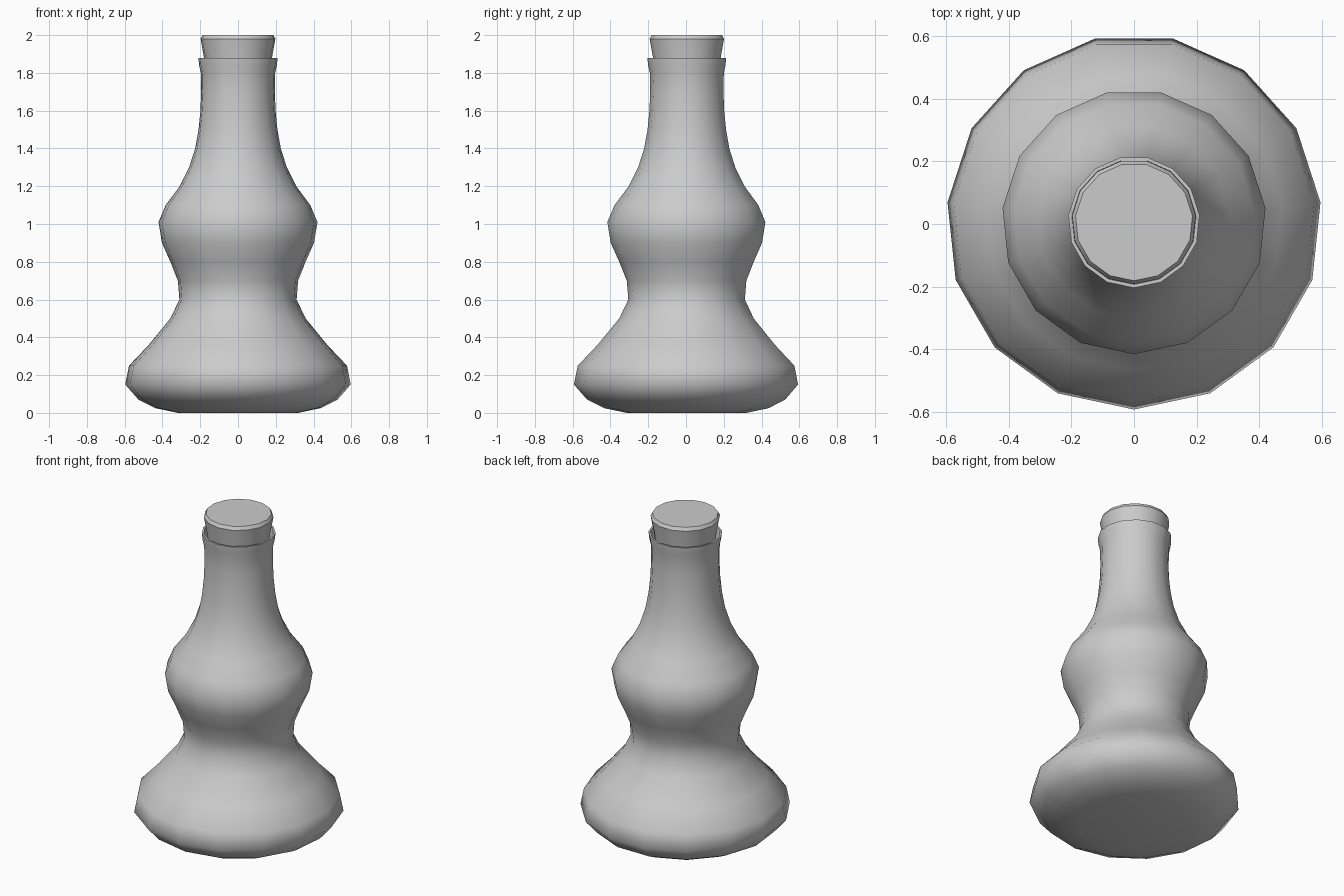
import bpy, bmesh, math

if "Cube" in bpy.data.objects:
    bpy.data.objects.remove(bpy.data.objects["Cube"])

SIDES = 15
Y0 = 0.0065  # odd side count: shift so the bounds are centred


def lathe(name, profile, cap_start=True, cap_end=True, angle=60):
    """Revolve (radius, z) points into a 15-sided body with a corner facing the front."""
    bm = bmesh.new()
    rings = []
    for r, z in profile:
        ring = []
        for k in range(SIDES):
            a = -math.pi / 2 + 2 * math.pi * k / SIDES
            ring.append(bm.verts.new((r * math.cos(a), Y0 + r * math.sin(a), z)))
        rings.append(ring)
    for lo, hi in zip(rings, rings[1:]):
        for k in range(SIDES):
            n = (k + 1) % SIDES
            bm.faces.new((lo[k], lo[n], hi[n], hi[k]))
    if cap_start:
        bm.faces.new(rings[0][::-1])
    if cap_end:
        bm.faces.new(rings[-1])
    me = bpy.data.meshes.new(name)
    bm.to_mesh(me)
    bm.free()
    ob = bpy.data.objects.new(name, me)
    bpy.context.collection.objects.link(ob)
    bpy.ops.object.select_all(action='DESELECT')
    ob.select_set(True)
    bpy.context.view_layer.objects.active = ob
    bpy.ops.object.shade_smooth_by_angle(angle=math.radians(angle))
    return ob


# Double-bulbed bottle, with the lip turning into the neck
lathe("bottle", [
    (0.32, 0.0), (0.44, 0.025), (0.53, 0.07), (0.60, 0.15), (0.58, 0.25),
    (0.475, 0.36), (0.36, 0.50), (0.312, 0.60), (0.32, 0.70), (0.36, 0.80),
    (0.405, 0.90), (0.423, 1.01), (0.385, 1.10), (0.31, 1.20), (0.26, 1.30),
    (0.228, 1.40), (0.21, 1.50), (0.20, 1.60), (0.196, 1.70), (0.198, 1.80),
    (0.207, 1.84), (0.211, 1.88), (0.20, 1.88), (0.186, 1.80),
], cap_end=False)

# Tapered stopper with a chamfered top
lathe("stopper", [(0.168, 1.78), (0.181, 1.88), (0.199, 1.98), (0.188, 2.0)], angle=30)
